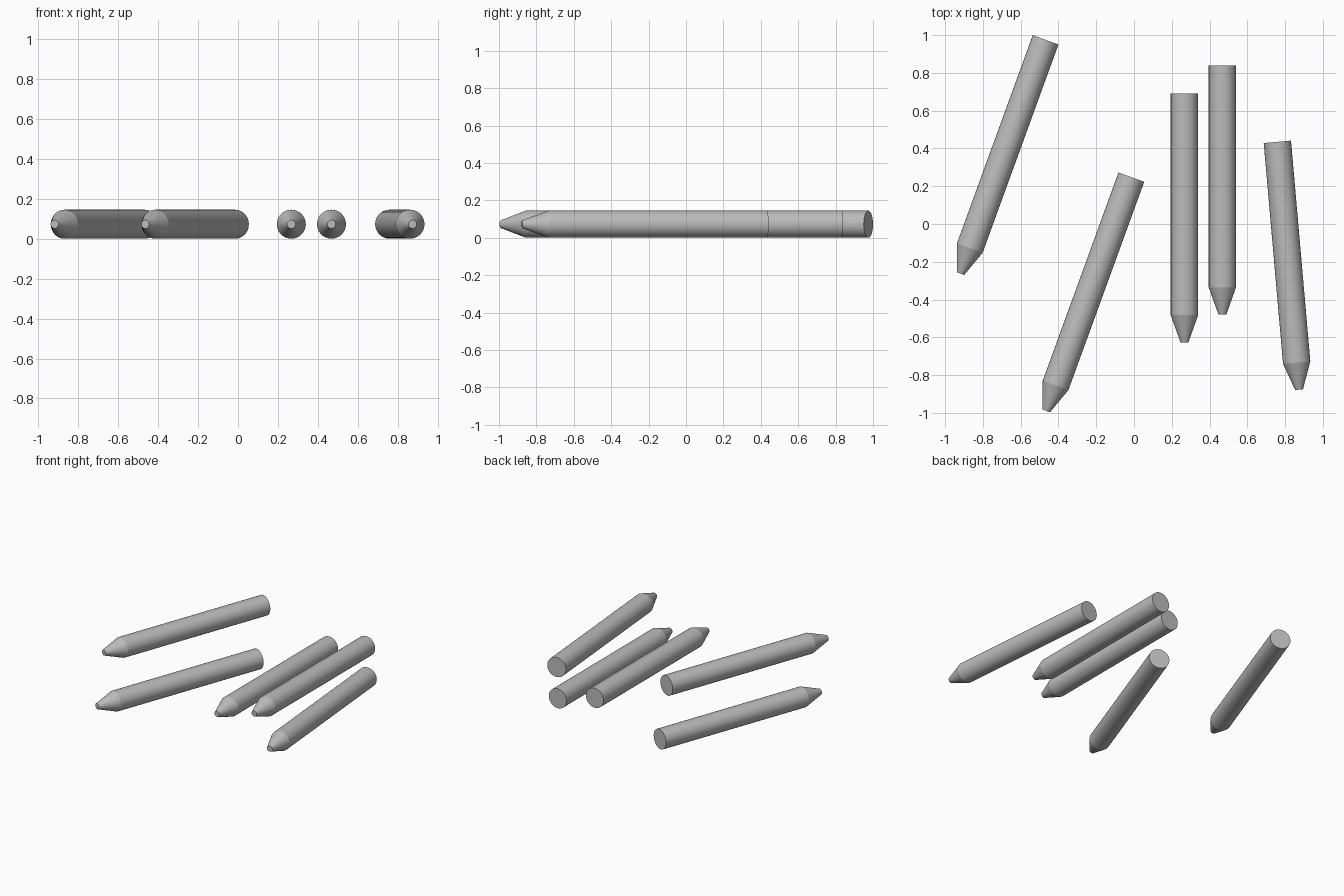
import bpy
import math
from mathutils import Vector

cube = bpy.data.objects.get("Cube")
if cube:
    bpy.data.objects.remove(cube)

RADIUS, TIP_RADIUS, CONE = 0.0725, 0.021, 0.144
LENGTH, SIDES = 1.317, 48

grey = bpy.data.materials.new("plain grey")
grey.use_nodes = True
grey.diffuse_color = (0.5, 0.5, 0.5, 1)
grey.node_tree.nodes["Principled BSDF"].inputs["Base Color"].default_value = (0.5, 0.5, 0.5, 1)


def crayon(name, x, y, degrees):
    """Crayon lying flat: blunt end at (x, y), tip towards -y, turned about z."""
    # Lathed outline as rings of (radius, distance from the blunt end)
    outline = [(RADIUS, 0), (RADIUS, LENGTH - CONE), (TIP_RADIUS, LENGTH)]
    verts = []
    for r, d in outline:
        for i in range(SIDES):
            a = math.tau * i / SIDES
            verts.append((r * math.cos(a), -d, r * math.sin(a)))
    faces = []
    for ring in range(len(outline) - 1):
        for i in range(SIDES):
            j = (i + 1) % SIDES
            low, high = ring * SIDES, (ring + 1) * SIDES
            faces.append((low + i, low + j, high + j, high + i))
    # Flat blunt end and flat tip
    last = (len(outline) - 1) * SIDES
    faces.append(tuple(reversed(range(SIDES))))
    faces.append(tuple(range(last, last + SIDES)))

    mesh = bpy.data.meshes.new(name)
    mesh.from_pydata(verts, [], faces)
    mesh.materials.append(grey)
    mesh.update()
    obj = bpy.data.objects.new(name, mesh)
    bpy.context.collection.objects.link(obj)
    obj.location = Vector((x, y, RADIUS))
    obj.rotation_euler.z = math.radians(degrees)
    bpy.ops.object.select_all(action="DESELECT")
    obj.select_set(True)
    bpy.context.view_layer.objects.active = obj
    bpy.ops.object.shade_smooth_by_angle(angle=math.radians(15))


# Five crayons scattered on the ground
crayon("crayon_far_right", -0.468, 0.975, -20)
crayon("crayon_near_right", -0.014, 0.248, -20)
crayon("crayon_middle", 0.267, 0.69, 0)
crayon("crayon_middle_left", 0.468, 0.838, 0)
crayon("crayon_far_left", 0.759, 0.435, 5)
